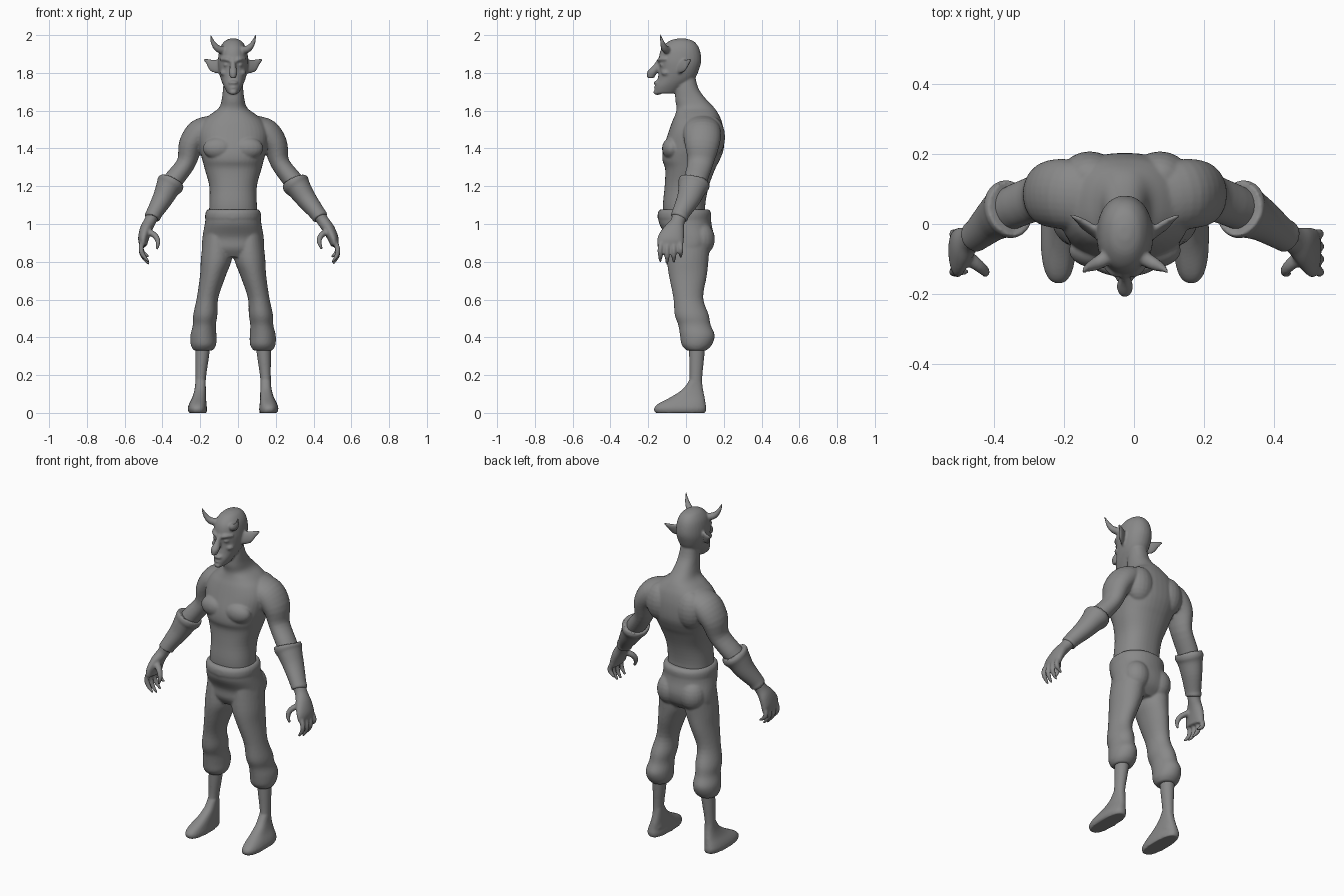
import bpy, bmesh, math
from mathutils import Vector, Matrix

CX = -0.026          # the body stands slightly off centre
grey = bpy.data.materials.new("plain_grey")
grey.diffuse_color = (0.25, 0.25, 0.25, 1)


def spline(pts, n):
    """Catmull-Rom resampling of tuples."""
    out = []
    for i in range(len(pts) - 1):
        p0, p1, p2 = pts[max(i - 1, 0)], pts[i], pts[i + 1]
        p3 = pts[min(i + 2, len(pts) - 1)]
        for k in range(n):
            t = k / n
            out.append([0.5 * (2 * b + (c - a) * t + (2 * a - 5 * b + 4 * c - d) * t * t
                               + (3 * b - a - 3 * c + d) * t ** 3)
                        for a, b, c, d in zip(p0, p1, p2, p3)])
    return out + [list(pts[-1])]


def tube(bm, pts, s=1, flat=False, power=2.0, sides=28, steps=4):
    """Loft of (x, y, z, half width, half depth) sections; flat keeps rings level."""
    pts = spline(pts, steps)
    rings = []
    for i, p in enumerate(pts):
        c = Vector(p[:3])
        t = Vector((0, 0, -1)) if flat else (
            Vector(pts[min(i + 1, len(pts) - 1)][:3]) - Vector(pts[max(i - 1, 0)][:3])).normalized()
        v = Vector((0, 1, 0))
        v = (v - t * v.dot(t)).normalized()
        u = v.cross(t)
        ring = []
        for k in range(sides):
            a = 2 * math.pi * k / sides
            ca, sa = math.cos(a), math.sin(a)
            ca = math.copysign(abs(ca) ** (2 / power), ca)
            sa = math.copysign(abs(sa) ** (2 / power), sa)
            q = c + u * ca * max(p[3], 0.002) + v * sa * max(p[4], 0.002)
            ring.append(bm.verts.new((q.x * s + CX, q.y, q.z)))
        rings.append(ring)
    for r0, r1 in zip(rings, rings[1:]):
        for k in range(sides):
            j = (k + 1) % sides
            bm.faces.new((r0[k], r0[j], r1[j], r1[k]))
    bm.faces.new(rings[0])
    bm.faces.new(rings[-1])


def blob(bm, loc, size, s=1):
    m = Matrix.Translation((loc[0] * s + CX, loc[1], loc[2])) @ Matrix.Diagonal((*size, 1))
    bmesh.ops.create_uvsphere(bm, u_segments=20, v_segments=12, radius=1, matrix=m)


def finish(name, bm, voxel=0, smooth=4):
    bmesh.ops.recalc_face_normals(bm, faces=bm.faces)
    me = bpy.data.meshes.new(name)
    bm.to_mesh(me)
    bm.free()
    me.materials.append(grey)
    for p in me.polygons:
        p.use_smooth = True
    ob = bpy.data.objects.new(name, me)
    bpy.context.collection.objects.link(ob)
    if voxel:
        r = ob.modifiers.new("fuse", 'REMESH')
        r.mode, r.voxel_size, r.use_smooth_shade = 'VOXEL', voxel, True
        f = ob.modifiers.new("soften", 'SMOOTH')
        f.factor, f.iterations = 0.5, smooth
    return ob


def swing(pts, s):
    """The forearm on the +x side swings further outward."""
    return [(p[0] + (max(0, 1.2 - p[2]) * 0.2 if s > 0 else 0), *p[1:]) for p in pts]


# torso and neck
bm = bmesh.new()
tube(bm, [(0, 0, 1.80, .045, .045), (0, .005, 1.72, .053, .06), (0, .025, 1.66, .06, .082),
          (0, .05, 1.615, .075, .1), (0, .058, 1.58, .12, .115), (0, .058, 1.54, .165, .132),
          (0, .053, 1.48, .19, .148), (0, .04, 1.40, .18, .16), (0, .027, 1.34, .163, .152),
          (0, .022, 1.29, .15, .132), (0, .004, 1.20, .126, .117), (0, -.01, 1.10, .126, .112),
          (0, -.005, 1.00, .13, .11)], flat=True, power=2.3, sides=40)
# skull and jaw
tube(bm, [(0, -.025, 1.982, .015, .02), (0, -.025, 1.968, .045, .065), (0, -.03, 1.93, .07, .1),
          (0, -.032, 1.87, .08, .113), (0, -.036, 1.82, .078, .106), (0, -.052, 1.77, .066, .098),
          (0, -.085, 1.73, .05, .08), (0, -.11, 1.692, .03, .058)], flat=True, power=2.15)
# hooked nose, lips and chin
tube(bm, [(0, -.128, 1.88, .013, .018), (0, -.152, 1.84, .014, .022), (0, -.178, 1.805, .023, .028),
          (0, -.188, 1.772, .014, .018)], flat=True)
blob(bm, (0, -.150, 1.748), (.028, .022, .012))
blob(bm, (0, -.150, 1.722), (.024, .020, .009))
blob(bm, (0, -.150, 1.697), (.022, .024, .014))
for s in (1, -1):
    # brow, eye, cheek
    tube(bm, [(.01, -.140, 1.862, .010, .012), (.035, -.134, 1.872, .012, .014),
              (.062, -.10, 1.872, .008, .012)], s)
    blob(bm, (.034, -.126, 1.842), (.017, .014, .011), s)
    blob(bm, (.045, -.105, 1.80), (.024, .026, .018), s)
    # horn
    tube(bm, [(.04, -.09, 1.918, .022, .022), (.08, -.112, 1.928, .019, .019),
              (.106, -.125, 1.96, .012, .012), (.122, -.137, 2.006, .003, .003)], s)
    # pointed ear
    tube(bm, [(.065, -.04, 1.825, .03, .012), (.10, -.012, 1.838, .036, .012),
              (.128, .01, 1.856, .019, .009), (.156, .026, 1.872, .004, .004)], s)
    # chest and shoulder blade
    blob(bm, (.075, -.075, 1.40), (.085, .052, .06), s)
    blob(bm, (.10, .135, 1.46), (.085, .072, .11), s)
    # arm
    tube(bm, swing([(.10, .075, 1.53, .05, .09), (.17, .085, 1.485, .075, .10),
                    (.222, .085, 1.42, .066, .092), (.25, .075, 1.32, .050, .068),
                    (.325, .045, 1.22, .052, .062), (.375, .012, 1.13, .046, .054),
                    (.422, -.03, 1.05, .034, .042), (.442, -.045, 1.01, .032, .038),
                    (.462, -.062, .97, .032, .055), (.475, -.08, .92, .028, .070),
                    (.475, -.085, .885, .02, .066)], s), s)
    # fingers
    for k in range(4):
        y = -.136 + k * .036
        low = (.80, .787, .795, .825)[k]
        tube(bm, swing([(.474, y * .85 - .01, .92, .015, .016), (.487, y, .875, .014, .014),
                        (.478, y, (.875 + low) / 2, .013, .013), (.446, y, low, .006, .007)], s),
             s, sides=12)
    # thumb
    tube(bm, swing([(.46, -.085, .965, .018, .022), (.415, -.12, .94, .016, .018),
                    (.397, -.137, .905, .013, .014), (.404, -.142, .865, .006, .007)], s), s, sides=12)
    # shin and foot
    tube(bm, [(.158, .06, .38, .042, .045), (.165, .056, .28, .035, .039), (.172, .052, .18, .028, .034),
              (.174, .048, .10, .028, .042), (.174, .045, .05, .03, .05)], s, flat=True)
    tube(bm, [(.187, -.03, .0, .047, .132), (.189, -.031, .022, .051, .139), (.187, -.022, .048, .046, .126),
              (.179, .01, .085, .036, .088), (.174, .036, .125, .03, .054),
              (.172, .05, .17, .027, .034)], s, flat=True, power=2.5)
finish("body", bm, 0.006)

# trousers: pelvis and two gathered legs
bm = bmesh.new()
tube(bm, [(0, -.008, 1.078, .136, .130), (0, -.008, 1.055, .142, .138), (0, -.003, 1.0, .15, .138),
          (0, .022, .93, .162, .126), (0, .018, .87, .163, .115), (0, .01, .825, .14, .08)],
     flat=True, power=2.2, sides=40)
for s in (1, -1):
    blob(bm, (.075, .075, .92), (.075, .078, .09), s)
    tube(bm, [(.085, .02, .95, .07, .11), (.088, .01, .82, .082, .11), (.106, .01, .73, .069, .101),
              (.135, .012, .61, .057, .079), (.147, .03, .52, .064, .09), (.152, .045, .465, .061, .086),
              (.157, .06, .41, .069, .092), (.157, .057, .36, .067, .08), (.158, .055, .33, .05, .052)],
         s, flat=True)
# waistband
tube(bm, [(0, -.008, 1.072, .137, .132), (0, -.008, 1.06, .146, .141), (0, -.008, 1.03, .148, .141),
          (0, -.004, 1.015, .14, .13)], flat=True, power=2.2, sides=40)
blob(bm, (0, -.135, 1.035), (.035, .016, .018))
finish("trousers", bm, 0.007, 3)

# flared gauntlet cuffs
for s, side in ((1, "left"), (-1, "right")):
    bm = bmesh.new()
    tube(bm, swing([(.328, .045, 1.222, .060, .070), (.326, .046, 1.226, .070, .082),
                    (.335, .040, 1.208, .073, .084), (.348, .032, 1.185, .064, .074),
                    (.375, .012, 1.13, .054, .062), (.416, -.026, 1.06, .043, .048),
                    (.428, -.035, 1.035, .042, .046), (.430, -.037, 1.03, .034, .038)], s), s)
    finish(side + "_cuff", bm, 0.006, 2)
